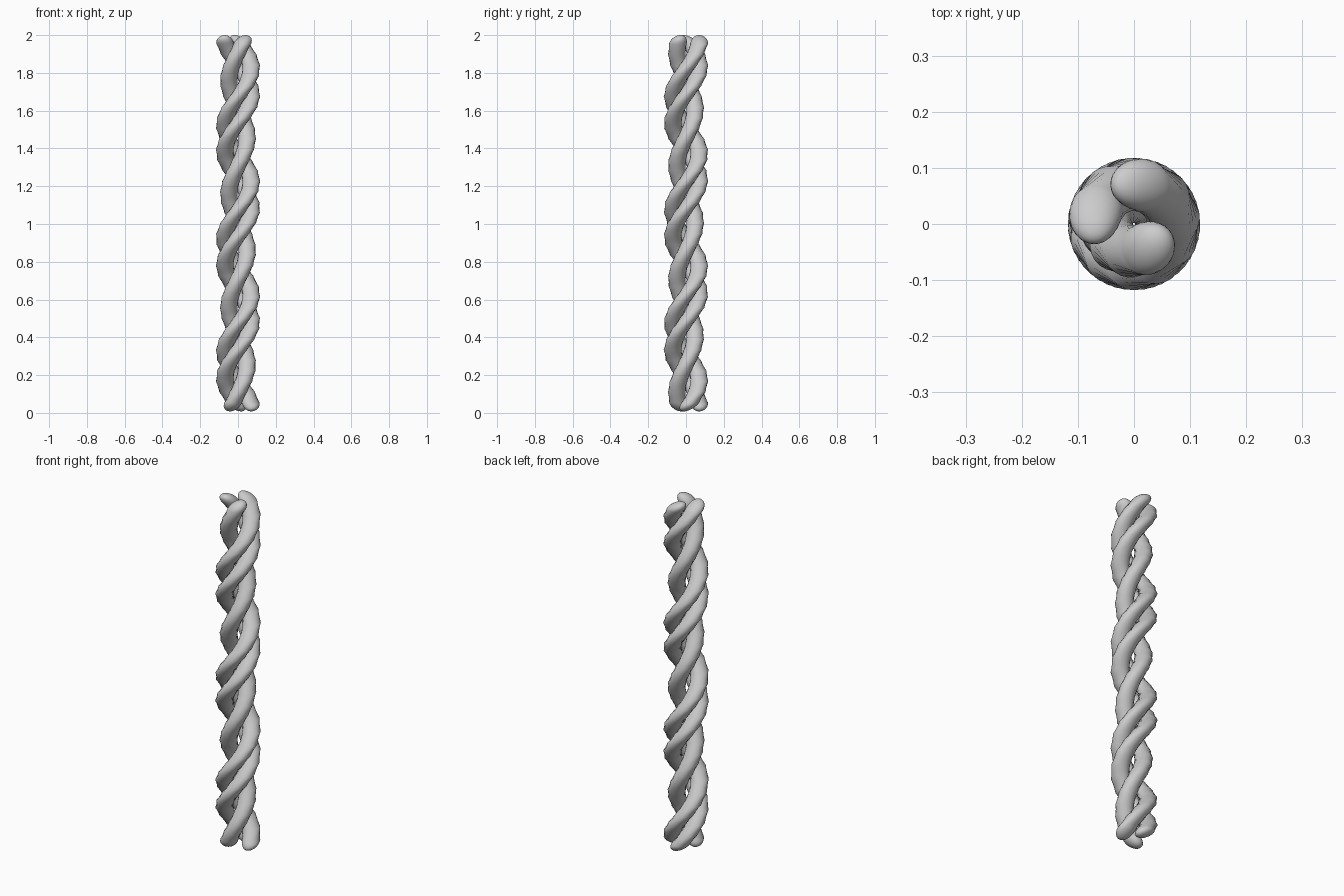
import bpy, bmesh
from math import sin, cos, pi, radians

if "Cube" in bpy.data.objects:
    bpy.data.objects.remove(bpy.data.objects["Cube"])

HEIGHT, BOTTOM = 2.0, 0.008
RADIUS = 0.047          # strand thickness (horizontal section)
TURNS = 3.33            # full twists, bottom to top
SIDES, SEGMENTS, CAP = 24, 34, 8


def strand(name, dist, top_angle):
    """Upright capsule twisted around the z axis."""
    lo, hi = BOTTOM + RADIUS, HEIGHT - RADIUS
    # ring heights and radii: lower cap, shaft, upper cap
    arc = [pi / 2 * i / CAP for i in range(1, CAP + 1)]
    rings = [(lo - RADIUS * cos(a), RADIUS * sin(a)) for a in arc]
    rings += [(lo + (hi - lo) * i / SEGMENTS, RADIUS) for i in range(1, SEGMENTS)]
    rings += [(hi + RADIUS * cos(a), RADIUS * sin(a)) for a in reversed(arc)]

    def twisted(x, y, z):
        t = radians(top_angle) + 2 * pi * TURNS * (z - HEIGHT) / HEIGHT
        x += dist
        return (x * cos(t) - y * sin(t), x * sin(t) + y * cos(t), z)

    bm = bmesh.new()
    loops = [[bm.verts.new(twisted(r * cos(2 * pi * k / SIDES), r * sin(2 * pi * k / SIDES), z))
              for k in range(SIDES)] for z, r in rings]
    for a, b in zip(loops, loops[1:]):
        for k in range(SIDES):
            n = (k + 1) % SIDES
            bm.faces.new((a[k], a[n], b[n], b[k]))
    tip_low = bm.verts.new(twisted(0, 0, BOTTOM))
    tip_high = bm.verts.new(twisted(0, 0, HEIGHT))
    for k in range(SIDES):
        n = (k + 1) % SIDES
        bm.faces.new((tip_low, loops[0][n], loops[0][k]))
        bm.faces.new((tip_high, loops[-1][k], loops[-1][n]))
    for f in bm.faces:
        f.smooth = True
    me = bpy.data.meshes.new(name)
    bm.to_mesh(me)
    bm.free()
    bpy.context.collection.objects.link(bpy.data.objects.new(name, me))


# two outer strands and one lying closer to the axis
strand("rope_strand_a", 0.071, 190)
strand("rope_strand_b", 0.071, 105)
strand("rope_strand_c", 0.049, 325)
